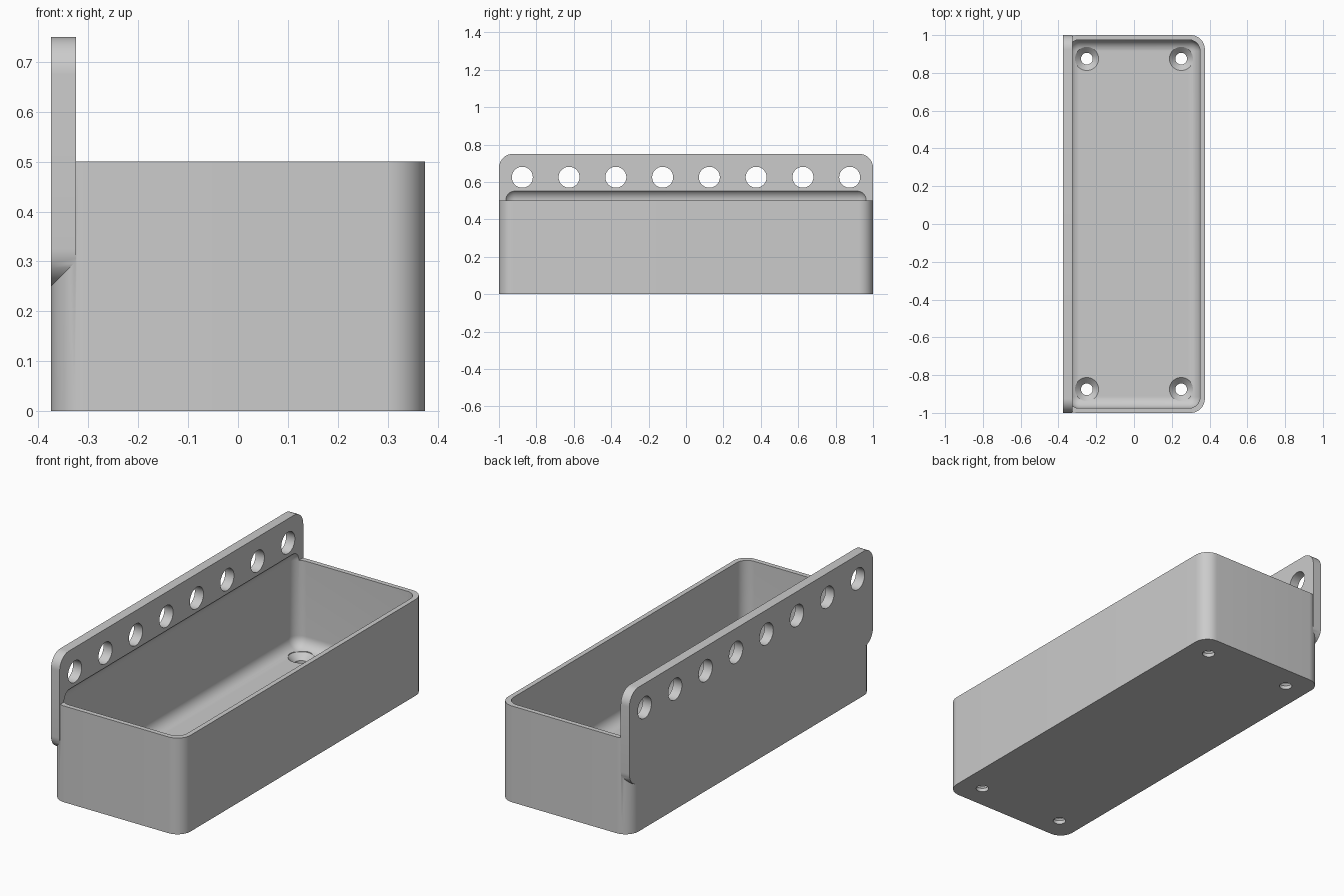
import bpy, bmesh, math
from mathutils import Matrix, Vector

if "Cube" in bpy.data.objects:
    bpy.data.objects.remove(bpy.data.objects["Cube"], do_unlink=True)

HALF_X, HALF_Y, BOX_TOP = 0.375, 1.0, 0.5
CORNER, PLATE = 0.075, 0.05

grey = bpy.data.materials.new("plain grey")
grey.use_nodes = True
colour = (0.6, 0.6, 0.6, 1)
grey.diffuse_color = colour
grey.node_tree.nodes["Principled BSDF"].inputs["Base Color"].default_value = colour


def finish(name, bm):
    mesh = bpy.data.meshes.new(name)
    bmesh.ops.recalc_face_normals(bm, faces=bm.faces)
    bm.to_mesh(mesh)
    bm.free()
    mesh.materials.append(grey)
    obj = bpy.data.objects.new(name, mesh)
    bpy.context.collection.objects.link(obj)
    return obj


def rounded_box(name, low, high, radius, axis=None, segments=12):
    """Box with rounded edges: only those along one axis, or all of them."""
    low, high = Vector(low), Vector(high)
    bm = bmesh.new()
    bmesh.ops.create_cube(bm, size=1)
    for v in bm.verts:
        v.co = (low + high) / 2 + v.co * (high - low)
    edges = [e for e in bm.edges if axis is None
             or abs((e.verts[0].co - e.verts[1].co).normalized()[axis]) > 0.9]
    bmesh.ops.bevel(bm, geom=edges, offset=radius, offset_type='OFFSET',
                    segments=segments, profile=0.5, affect='EDGES', clamp_overlap=False)
    return finish(name, bm)


def combine(target, tool, operation):
    mod = target.modifiers.new("combine", 'BOOLEAN')
    mod.operation, mod.solver, mod.object = operation, 'EXACT', tool
    bpy.context.view_layer.objects.active = target
    bpy.ops.object.modifier_apply(modifier=mod.name)
    bpy.data.objects.remove(tool, do_unlink=True)


def lathe(bm, profile, place, steps=40):
    """Turn a closed (radius, height) profile around z, then place it."""
    rings = [[bm.verts.new(place @ Vector((r * math.cos(k * math.tau / steps),
                                           r * math.sin(k * math.tau / steps), z)))
              for k in range(steps)] for r, z in profile]
    for a, b in zip(rings, rings[1:]):
        for k in range(steps):
            n = (k + 1) % steps
            bm.faces.new((a[k], a[n], b[n], b[k]))
    bm.faces.new(rings[0])
    bm.faces.new(rings[-1])


# Tray body and the tall plate on its side
tray = rounded_box("tray_with_hole_plate", (-HALF_X, -HALF_Y, 0),
                   (HALF_X, HALF_Y, BOX_TOP), CORNER, axis=2)
plate = rounded_box("plate", (-HALF_X, -HALF_Y, 0.25),
                    (-HALF_X + PLATE, HALF_Y, 0.75), CORNER, axis=0)
combine(tray, plate, 'UNION')

# Hollow with rounded edges, reaching slightly up into the plate
hollow = rounded_box("hollow", (-0.35, -0.975, 0.05), (0.35, 0.975, 0.562), 0.06)
combine(tray, hollow, 'DIFFERENCE')

# Row of round holes in the plate and countersunk screw holes in the floor
bm = bmesh.new()
for i in range(8):
    place = (Matrix.Translation((-HALF_X, -0.875 + i * 0.25, 0.625))
             @ Matrix.Rotation(math.pi / 2, 4, 'Y'))
    lathe(bm, [(0.056, -0.05), (0.056, 0.1)], place)
for x in (-0.25, 0.25):
    for y in (-0.875, 0.875):
        lathe(bm, [(0.031, -0.05), (0.031, 0.019), (0.0625, 0.05), (0.0625, 0.15)],
              Matrix.Translation((x, y, 0)))
combine(tray, finish("holes", bm), 'DIFFERENCE')

# Smooth shading with sharp edges kept
bpy.ops.object.select_all(action='DESELECT')
tray.select_set(True)
bpy.context.view_layer.objects.active = tray
bpy.ops.object.shade_smooth_by_angle(angle=math.radians(30))
